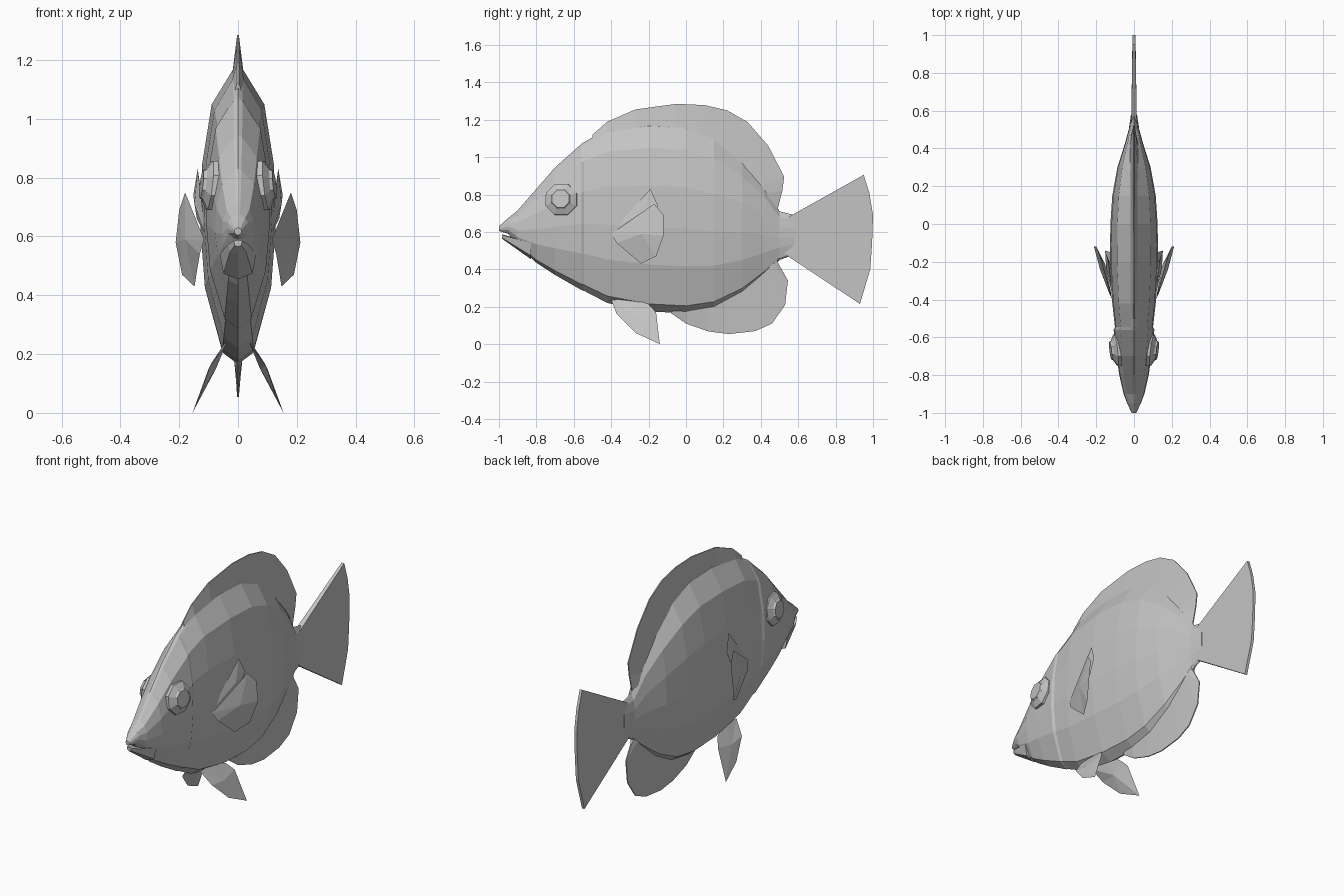
import bpy, bmesh, math
from mathutils import Vector

if "Cube" in bpy.data.objects:
    bpy.data.objects.remove(bpy.data.objects["Cube"])

grey = bpy.data.materials.new("fish grey")
grey.diffuse_color = (0.55, 0.55, 0.55, 1)
grey.use_nodes = True
grey.node_tree.nodes["Principled BSDF"].inputs["Base Color"].default_value = grey.diffuse_color


def make(name, verts, faces):
    """Build a flat-shaded object with clean outward normals."""
    bm = bmesh.new()
    vs = [bm.verts.new(v) for v in verts]
    for f in faces:
        bm.faces.new([vs[i] for i in f])
    bmesh.ops.remove_doubles(bm, verts=bm.verts, dist=0.0001)
    bmesh.ops.recalc_face_normals(bm, faces=bm.faces)
    me = bpy.data.meshes.new(name)
    bm.to_mesh(me)
    bm.free()
    me.materials.append(grey)
    ob = bpy.data.objects.new(name, me)
    bpy.context.collection.objects.link(ob)
    return ob


def loft(name, rings):
    """Skin closed rings of equal size and cap both ends."""
    n = len(rings[0])
    faces = [(r * n + i, r * n + (i + 1) % n, (r + 1) * n + (i + 1) % n, (r + 1) * n + i)
             for r in range(len(rings) - 1) for i in range(n)]
    faces += [tuple(range(n)), tuple(range((len(rings) - 1) * n, len(rings) * n))]
    return make(name, [v for r in rings for v in r], faces)


def section(shape, y, zb, zt, w):
    """Symmetric cross-section from a half shape of (width, height) fractions."""
    right = [(x * w, y, zb + (zt - zb) * t) for x, t in shape]
    return right + [(-x, yy, z) for x, yy, z in right[-2:0:-1]]


def fin(name, pairs, tb, te):
    """Median fin: (base y, base z, edge y, edge z), thick at base, thin at edge."""
    rings = [[(-tb, a, b), (tb, a, b), (te, c, d), (-te, c, d)] for a, b, c, d in pairs]
    return loft(name, rings)


def paddle(name, rim, inner, outer, side):
    """Paired fin: a rim closed by a low fan on each face."""
    n = len(rim)
    faces = [(i, (i + 1) % n, n + k) for i in range(n) for k in (0, 1)]
    return make(name, [(x * side, y, z) for x, y, z in rim + [inner, outer]], faces)


# Body: tall oval sections with a flattened belly and a small gill step
half = [(0, 1), (.15, .985), (.7, .87), (.95, .67), (1, .45), (.88, .25), (.42, .04), (0, 0)]
body = [(-1, .605, .63, .012), (-.95, .59, .675, .036), (-.9, .525, .715, .055),
        (-.8, .435, .83, .078), (-.7, .37, .945, .092), (-.56, .29, 1.07, .108),
        (-.545, .285, 1.08, .101), (-.42, .22, 1.15, .115), (-.2, .175, 1.18, .128),
        (0, .165, 1.17, .125), (.15, .19, 1.11, .115), (.3, .27, .99, .088),
        (.42, .37, .85, .05), (.5, .45, .71, .028), (.58, .48, .69, .016)]
loft("body", [section(half, *s) for s in body])

# Lower jaw, leaving an open mouth slit under the lip
jaw_half = [(0, 1), (1, .9), (.8, .2), (0, 0)]
jaw = [(-.985, .565, .588, .014), (-.95, .54, .578, .034), (-.83, .455, .55, .062)]
loft("lower_jaw", [section(jaw_half, *s) for s in jaw])

# Fins on the centre line
fin("dorsal_fin", [(-.5, 1.07, -.5, 1.12), (-.42, 1.13, -.42, 1.19), (-.27, 1.15, -.27, 1.255),
                   (-.05, 1.15, -.05, 1.285), (.08, 1.11, .1, 1.278), (.18, 1.06, .22, 1.25),
                   (.26, 1.0, .33, 1.187), (.34, .92, .44, 1.06), (.4, .85, .525, .895),
                   (.43, .81, .515, .82), (.46, .74, .485, .7)], .02, .003)
fin("anal_fin", [(-.08, .2, -.08, .166), (0, .2, 0, .11), (.12, .22, .12, .068),
                 (.23, .26, .23, .054), (.33, .32, .37, .07), (.4, .38, .46, .11),
                 (.44, .41, .53, .21), (.46, .43, .545, .34), (.48, .46, .5, .42)], .017, .003)
fin("tail_fin", [(.53, .67, .95, .905), (.53, .63, .98, .81), (.53, .59, 1, .69),
                 (.53, .55, .995, .54), (.53, .52, .985, .4), (.53, .48, .93, .215)], .015, .008)

# Paired parts, mirrored across x
for side, tag in ((1, "left"), (-1, "right")):
    paddle("pectoral_fin_" + tag,
           [(.115, -.4, .59), (.18, -.17, .75), (.2, -.12, .69), (.212, -.12, .58),
            (.19, -.16, .47), (.148, -.24, .43), (.13, -.37, .54)],
           (.15, -.22, .6), (.18, -.24, .59), side)
    paddle("pectoral_spine_" + tag,
           [(.11, -.4, .6), (.137, -.19, .83), (.152, -.15, .74), (.14, -.2, .66)],
           (.12, -.22, .71), (.148, -.23, .71), side)
    paddle("pelvic_fin_" + tag,
           [(.04, -.4, .235), (.095, -.37, .16), (.13, -.27, .06), (.155, -.14, 0),
            (.09, -.16, .17), (.06, -.2, .215), (.04, -.3, .245)],
           (.075, -.26, .15), (.1, -.27, .15), side)

    # Eye: eight-sided stepped dome tilted slightly forward
    out = Vector((side, -.12, .12)).normalized()
    u = out.cross(Vector((0, 0, 1))).normalized()
    v = u.cross(out)
    c = Vector((.075 * side, -.665, .772))
    rings = [[c + out * h + r * (u * math.cos(a) + v * math.sin(a))
              for a in (math.tau * (k + .5) / 8 for k in range(8))]
             for h, r in ((-.01, .092), (.022, .09), (.04, .056), (.05, .05))]
    loft("eye_" + tag, rings)
